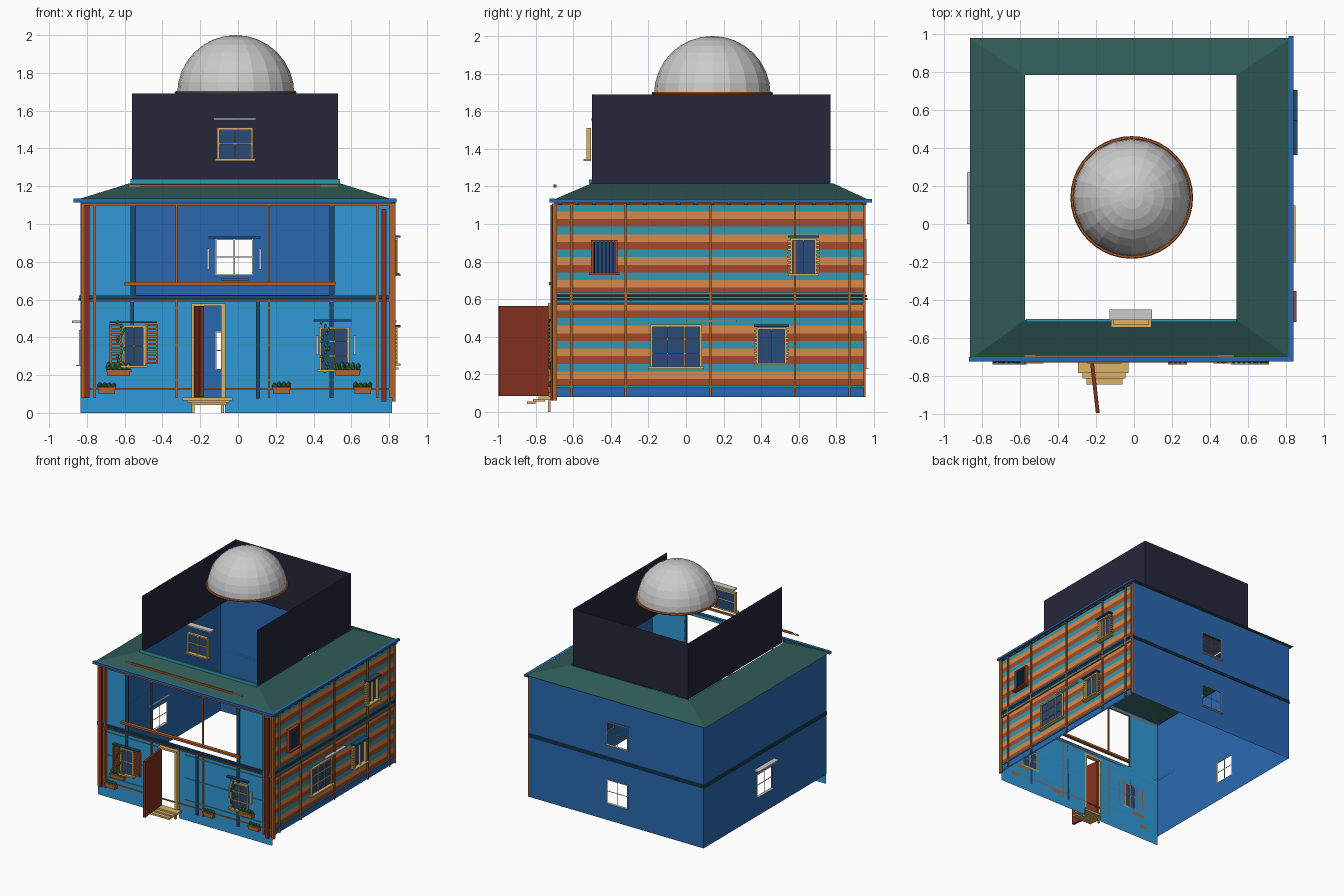
import bpy, bmesh, math, random
from mathutils import Matrix, Vector

if "Cube" in bpy.data.objects:
    bpy.data.objects.remove(bpy.data.objects["Cube"])
random.seed(4)

def mat(name, hexa):
    m = bpy.data.materials.new(name)
    c = [int(hexa[i:i + 2], 16) / 255 for i in (0, 2, 4)]
    m.diffuse_color = [v / 12.92 if v < 0.04 else ((v + 0.055) / 1.055) ** 2.4 for v in c] + [1]
    m.use_nodes = True
    m.node_tree.nodes["Principled BSDF"].inputs["Base Color"].default_value = m.diffuse_color
    return m

SKY, BLUE, TEAL = mat("sky", "3099d8"), mat("blue", "2a69b0"), mat("teal", "3099b0")
NAVY, DARK, GREEN = mat("navy", "25263a"), mat("dark_teal", "1d4a6c"), mat("roof_green", "2f5a56")
ORANGE, BROWN, LIGHT = mat("orange", "b5622c"), mat("brown", "a34a2a"), mat("light_orange", "d88a4c")
RED, TAN, GLASS, LEAF = mat("red", "85301f"), mat("tan", "dcb568"), mat("glass", "2a4a78"), mat("leaf", "2f7a3c")
GREY = mat("grey", "bcbcbc")

def finish(name, bm, mats):
    me = bpy.data.meshes.new(name)
    bm.to_mesh(me)
    bm.free()
    for m in mats:
        me.materials.append(m)
    ob = bpy.data.objects.new(name, me)
    bpy.context.collection.objects.link(ob)
    return ob

# side-relative coordinates: u along the wall, v = height, o = distance outwards
def place(side, u, o, v):
    return Vector({"front": (u, -0.70 - o, v), "right": (0.815 + o, u, v),
                   "back": (u, 0.955 + o, v), "left": (-0.835 - o, u, v),
                   "tower": (u, -0.505 - o, v)}[side])

def boxes(name, m, side, items):
    """items: (u0, u1, v0, v1, o0, o1)"""
    bm = bmesh.new()
    for u0, u1, v0, v1, o0, o1 in items:
        a, b = place(side, u0, o0, v0), place(side, u1, o1, v1)
        size = [abs(b[i] - a[i]) for i in range(3)]
        bmesh.ops.create_cube(bm, size=1, matrix=Matrix.Translation((a + b) / 2) @ Matrix.Diagonal((*size, 1)))
    return finish(name, bm, [m])

def wall(name, side, u, v, holes, mats, bands=(), o=0.0):
    """flat wall with rectangular holes, optionally split into coloured bands"""
    us = sorted({*u, *[h[i] for h in holes for i in (0, 1)]})
    vs = sorted({*v, *[h[i] for h in holes for i in (2, 3)], *bands})
    bm = bmesh.new()
    for a, b in zip(us, us[1:]):
        for c, d in zip(vs, vs[1:]):
            mu, mv = (a + b) / 2, (c + d) / 2
            if any(h[0] < mu < h[1] and h[2] < mv < h[3] for h in holes):
                continue
            q = [(a, c), (b, c), (b, d), (a, d)]
            if side in ("back", "left"):
                q.reverse()
            f = bm.faces.new([bm.verts.new(place(side, x, o, z)) for x, z in q])
            f.material_index = sum(mv > z for z in bands) % len(mats)
    bmesh.ops.remove_doubles(bm, verts=bm.verts, dist=1e-5)
    return finish(name, bm, mats)

def window(name, side, u0, u1, v0, v1, cols=2, rows=2, m=TAN, glass=True, o=0.02, t=0.012):
    fr = [(u0, u0 + t, v0, v1, 0, o), (u1 - t, u1, v0, v1, 0, o), (u0, u1, v1 - t, v1, 0, o),
          (u0 - t, u1 + t, v0 - t / 2, v0 + t / 2, 0, o + 0.015)]
    for i in range(1, cols):
        c = u0 + (u1 - u0) * i / cols
        fr.append((c - 0.003, c + 0.003, v0, v1, 0.002, o - 0.004))
    for i in range(1, rows):
        c = v0 + (v1 - v0) * i / rows
        fr.append((u0, u1, c - 0.003, c + 0.003, 0.002, o - 0.004))
    boxes(name + "_frame", m, side, fr)
    if glass:
        boxes(name + "_glass", GLASS, side, [(u0, u1, v0, v1, 0.002, 0.008)])

# main walls
FW, RW = (-0.835, 0.815), (-0.70, 0.955)
wall("front_wall", "front", FW, (0.065, 1.12),
     [(-0.235, -0.07, 0.0, 0.57), (-0.55, 0.50, 0.625, 1.11), (-0.6, -0.5, 0.25, 0.46), (0.44, 0.58, 0.23, 0.45)], [SKY])
rholes = [(-0.5, -0.37, 0.74, 0.91), (0.56, 0.69, 0.74, 0.92), (-0.18, 0.08, 0.24, 0.46), (0.38, 0.53, 0.26, 0.44)]
bands = [0.135 + 0.0405 * i for i in range(25)]
wall("right_wall", "right", RW, (0.08, 1.12), rholes, [BLUE], o=-0.01)
wall("right_striped_siding", "right", RW, (0.135, 1.12), rholes, [TEAL, BROWN, LIGHT], bands)
wall("right_plinth", "right", RW, (0.08, 0.135), [], [BLUE])
bholes = [(-0.12, 0.08, 0.73, 0.92), (-0.12, 0.08, 0.23, 0.43)]
wall("back_wall", "back", FW, (0.08, 1.12), bholes, [BLUE])
wall("left_wall", "left", RW, (0.08, 1.12), [(0.04, 0.24, 0.25, 0.44)], [BLUE])

# hipped roof skirt and open tower
bm = bmesh.new()
ro = [(-0.865, -0.715), (0.835, -0.715), (0.835, 0.98), (-0.865, 0.98)]
ri = [(-0.575, -0.505), (0.54, -0.505), (0.54, 0.785), (-0.575, 0.785)]
lo, hi = [bm.verts.new((*p, 1.125)) for p in ro], [bm.verts.new((*p, 1.215)) for p in ri]
for i in range(4):
    j = (i + 1) % 4
    bm.faces.new((lo[i], lo[j], hi[j], hi[i]))
finish("roof_skirt", bm, [GREEN])
bm = bmesh.new()
path = [(0.53, -0.5), (0.53, 0.77), (-0.56, 0.77), (-0.56, -0.5)]
for (a, b), (c, d) in zip(path, path[1:]):
    bm.faces.new([bm.verts.new(p) for p in ((a, b, 1.21), (c, d, 1.21), (c, d, 1.69), (a, b, 1.69))])
bmesh.ops.remove_doubles(bm, verts=bm.verts, dist=1e-5)
finish("tower_walls", bm, [NAVY])
boxes("tower_base_trim", TEAL, "tower", [(-0.57, 0.54, 1.212, 1.237, -0.005, 0.01)])
window("tower_window", "tower", -0.11, 0.08, 1.34, 1.51, o=0.025)
boxes("tower_window_awning", GREY, "tower", [(-0.13, 0.095, 1.55, 1.562, -0.055, 0.0)])

# dome with base ring
bm = bmesh.new()
bmesh.ops.create_uvsphere(bm, u_segments=20, v_segments=16, radius=0.31,
                          matrix=Matrix.Translation((-0.012, 0.14, 1.69)))
bmesh.ops.bisect_plane(bm, geom=bm.verts[:] + bm.edges[:] + bm.faces[:], plane_co=(0, 0, 1.69),
                       plane_no=(0, 0, 1), clear_inner=True)
finish("dome", bm, [])
bpy.ops.mesh.primitive_torus_add(location=(-0.012, 0.14, 1.695), major_radius=0.314, minor_radius=0.009,
                                 major_segments=40, minor_segments=6)
bpy.context.object.name = "dome_ring"
bpy.context.object.data.materials.append(ORANGE)

# eaves and storey band
boxes("front_eave", BLUE, "front", [(-0.87, 0.84, 1.115, 1.135, 0.0, 0.025)])
boxes("right_eave", BLUE, "right", [(-0.72, 0.99, 1.115, 1.132, 0.0, 0.025)])
boxes("eave_brackets", DARK, "right", [(-0.68 + 0.09 * i, -0.66 + 0.09 * i, 1.1, 1.118, 0, 0.02) for i in range(19)])
boxes("ridge_bar", ORANGE, "front", [(-0.52, 0.44, 1.195, 1.21, -0.01, 0.005)])
boxes("ridge_bar_ends", TAN, "front", [(-0.58, -0.52, 1.197, 1.207, -0.01, 0), (0.44, 0.53, 1.197, 1.207, -0.01, 0)])
for s, (a, b) in (("front", FW), ("right", RW), ("back", FW), ("left", RW)):
    boxes(s + "_storey_band", DARK, s, [(a, b, 0.595, 0.607, 0, 0.01), (a, b, 0.612, 0.622, 0, 0.008)])

# timber framing
boxes("front_posts", ORANGE, "front",
      [(u, u + 0.014, 0.08, 1.11, 0, 0.014) for u in (-0.83, -0.765, 0.73, 0.80)] +
      [(u, u + 0.01, 0.08, 0.6, 0, 0.012) for u in (-0.33, 0.16)] +
      [(u, u + 0.01, 0.68, 1.11, 0, 0.012) for u in (-0.33, 0.16)])
boxes("front_rails", ORANGE, "front", [(-0.6, 0.52, 0.675, 0.692, 0.0, 0.03), (-0.82, 0.8, 1.098, 1.11, 0, 0.012),
                                       (-0.82, 0.8, 0.123, 0.133, 0, 0.008), (-0.82, 0.8, 0.588, 0.596, 0, 0.015)])
boxes("corner_columns", RED, "front", [(-0.815, -0.787, 0.08, 1.1, 0, 0.02), (0.76, 0.787, 0.06, 1.08, 0, 0.02)])
boxes("front_dark_posts", DARK, "front", [(-0.57, -0.54, 0.62, 1.11, 0, 0.01), (0.485, 0.51, 0.62, 1.11, 0, 0.01),
                                          (0.095, 0.117, 0.075, 0.585, 0, 0.01), (0.485, 0.505, 0.08, 0.59, 0, 0.01),
                                          (-0.57, -0.55, 0.45, 0.59, 0, 0.01)])
boxes("front_teal_strips", TEAL, "front", [(a, b, z, z + 0.008, 0, 0.006) for z in (0.168, 0.355, 0.55)
                                           for a, b in ((-0.8, -0.25), (-0.01, 0.78))])
boxes("right_posts", ORANGE, "right", [(u - 0.006, u + 0.006, 0.08, 1.11, 0, 0.012)
                                       for u in (-0.61, -0.32, 0.13, 0.58, 0.87, 0.95)] +
      [(-0.71, -0.685, 0.06, 1.11, 0, 0.018)])
boxes("right_rails", ORANGE, "right", [(-0.7, 0.955, z, z + 0.01, 0, 0.01) for z in (0.57, 1.1)])
boxes("right_teal_rails", TEAL, "right", [(-0.7, 0.955, z, z + 0.012, 0, 0.008) for z in (0.13, 0.582, 0.625)])

# windows
window("right_barred_window", "right", -0.505, -0.365, 0.735, 0.915, 1, 1, BROWN, o=0.025)
boxes("window_bars", DARK, "right", [(-0.49 + 0.02 * i, -0.483 + 0.02 * i, 0.74, 0.91, 0.012, 0.024) for i in range(6)])
window("right_upper_window", "right", 0.555, 0.695, 0.73, 0.925, 2, 1, o=0.03)
window("right_large_window", "right", -0.19, 0.085, 0.235, 0.465, 3, 3, o=0.02)
window("right_lower_window", "right", 0.375, 0.535, 0.255, 0.45, 2, 1, o=0.03)
for u0, u1, v in ((0.555, 0.695, 0.74), (0.375, 0.535, 0.265)):
    boxes("window_quoins", TAN, "right", [(u, u + 0.014, v + 0.02 * i, v + 0.011 + 0.02 * i, 0, 0.024)
                                          for i in range(9) for u in (u0 - 0.014, u1)])
    boxes("window_cornice", DARK, "right", [(u0 - 0.012, u1 + 0.012, v + 0.188, v + 0.2, 0, 0.045)])
boxes("right_awning", GREY, "right", [(0.0, 0.27, 0.478, 0.488, 0, 0.025)])
window("front_left_window", "front", -0.61, -0.49, 0.245, 0.465, 2, 2)
window("front_right_window", "front", 0.43, 0.59, 0.225, 0.455, 2, 3)
boxes("front_window_heads", DARK, "front", [(-0.68, -0.43, 0.475, 0.483, 0, 0.03), (0.4, 0.6, 0.485, 0.495, 0, 0.03)])
boxes("window_side_panels", GREY, "front", [(0.412, 0.425, 0.31, 0.41, 0, 0.02), (0.612, 0.625, 0.31, 0.41, 0, 0.02)])
for u in (-0.68, -0.49):
    boxes("shutter", ORANGE, "front", [(u, u + 0.01, 0.26, 0.465, 0, 0.022), (u + 0.055, u + 0.065, 0.26, 0.465, 0, 0.022)] +
          [(u, u + 0.065, 0.26 + 0.02 * i, 0.27 + 0.02 * i, 0.004, 0.018) for i in range(11)])
for i, h in enumerate(bholes):
    window("back_window_%d" % i, "back", *h, m=GREY, glass=False, o=0.006, t=0.005)
window("left_window", "left", 0.04, 0.24, 0.25, 0.44, m=GREY, glass=False, o=0.008, t=0.005)
boxes("left_awning", GREY, "left", [(0.0, 0.27, 0.475, 0.488, 0, 0.045)])

# balcony window trim left around the open upper centre
boxes("balcony_side_lamps", GREY, "back", [(-0.165, -0.15, 0.76, 0.87, -0.03, -0.01), (0.11, 0.125, 0.76, 0.87, -0.03, -0.01)])
boxes("balcony_window_head", DARK, "back", [(-0.155, 0.12, 0.922, 0.934, -0.03, 0)])
boxes("balcony_window_sill", BROWN, "back", [(-0.09, 0.055, 0.70, 0.712, -0.03, 0)])

# doorway, open door and steps
boxes("door_frame", TAN, "front", [(-0.245, -0.232, 0.08, 0.575, 0, 0.03), (-0.09, -0.065, 0.07, 0.575, 0, 0.03),
                                   (-0.245, -0.065, 0.565, 0.58, 0, 0.035)])
door = boxes("open_door", RED, "front", [(-0.01, 0.01, 0.085, 0.565, 0.0, 0.275)])
door.data.transform(Matrix.Translation((-0.222, -0.722, 0)) @ Matrix.Rotation(math.radians(6.5), 4, "Z")
                    @ Matrix.Translation((0, 0.7, 0)))
boxes("door_steps", TAN, "front", [(-0.295, -0.03, 0.065, 0.082, 0.02, 0.085), (-0.27, -0.045, 0.055, 0.068, 0.05, 0.115),
                                   (-0.25, -0.06, 0.042, 0.057, 0.1, 0.145), (-0.245, -0.23, 0, 0.06, 0.02, 0.035),
                                   (-0.09, -0.075, 0, 0.06, 0.02, 0.035)])

# flower boxes with plants
def planter(u0, u1, v, h, plant):
    boxes("flower_box", ORANGE, "front", [(u0 + 0.006, u1 - 0.006, v, v + h * 0.7, 0, 0.035),
                                          (u0, u1, v + h * 0.7, v + h, 0, 0.04)])
    bm = bmesh.new()
    n = round((u1 - u0) / 0.028)
    for i in range(n):
        r = plant * random.uniform(0.8, 1.1)
        p = place("front", u0 + (u1 - u0) * (i + 0.5) / n, 0.02, v + h + r * 0.6)
        bmesh.ops.create_icosphere(bm, subdivisions=1, radius=1,
                                   matrix=Matrix.Translation(p) @ Matrix.Diagonal((0.014, 0.014, r, 1)))
    finish("plants", bm, [LEAF])

for b in ((-0.70, -0.565, 0.195, 0.034, 0.03), (0.51, 0.65, 0.195, 0.034, 0.025)):
    planter(*b)
for u in (-0.745, 0.18, 0.61):
    planter(u, u + 0.1, 0.1, 0.036, 0.018)

# climbing vines
for u in (-0.62, 0.46):
    bm = bmesh.new()
    for i in range(14):
        p = place("front", u + 0.02 * math.sin(i * 1.3), 0.028, 0.22 + 0.02 * i)
        bmesh.ops.create_icosphere(bm, subdivisions=1, radius=1,
                                   matrix=Matrix.Translation(p) @ Matrix.Diagonal((0.009, 0.004, 0.012, 1)))
    finish("vine", bm, [LEAF])
